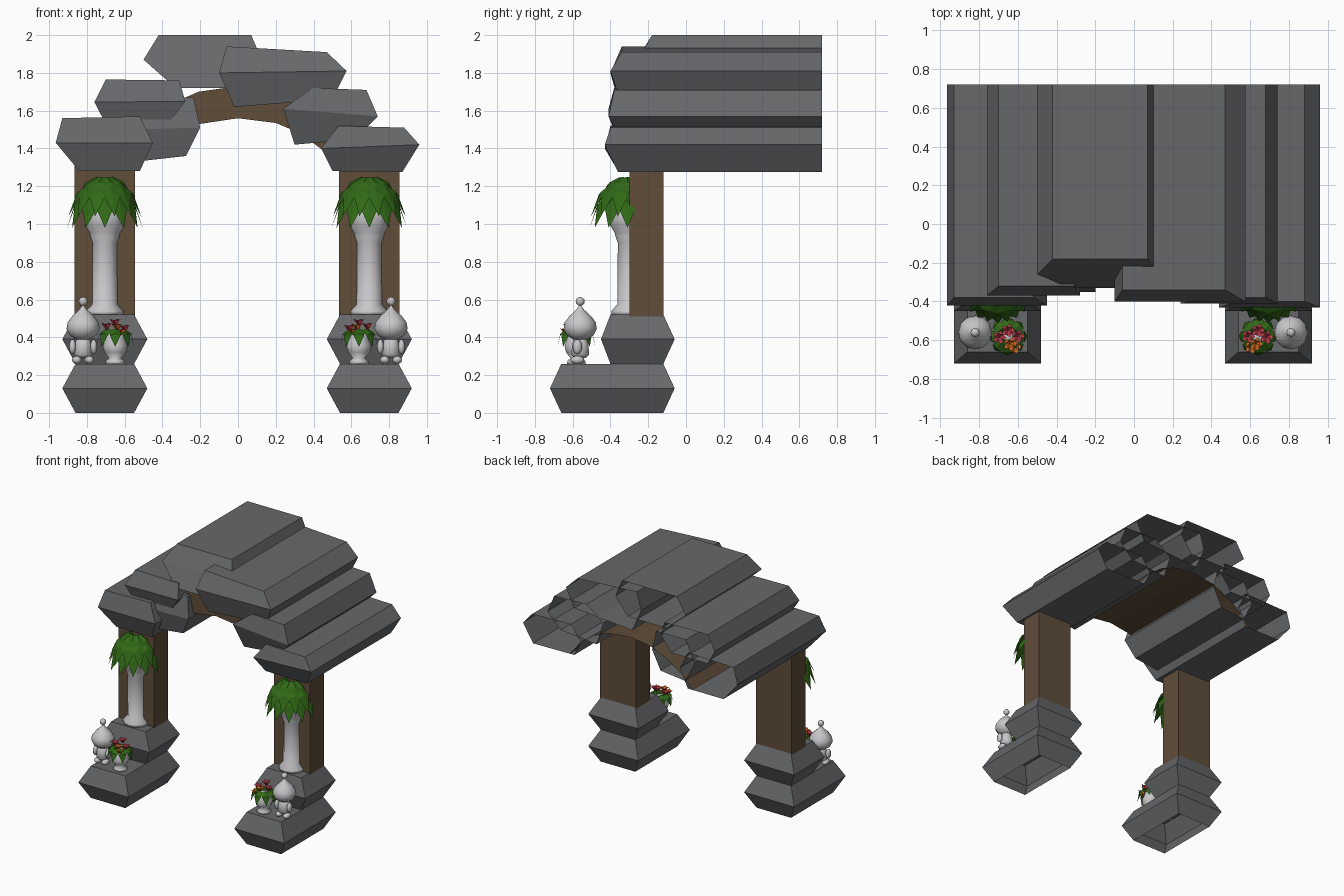
import bpy, bmesh, math
from mathutils import Vector

if "Cube" in bpy.data.objects:
    bpy.data.objects.remove(bpy.data.objects["Cube"])


def mat(name, rgb):
    m = bpy.data.materials.new(name)
    m.diffuse_color = (*rgb, 1)
    m.use_nodes = True
    m.node_tree.nodes["Principled BSDF"].inputs["Base Color"].default_value = m.diffuse_color
    return m


STONE = mat("grey_stone", (0.135, 0.138, 0.145))
WOOD = mat("brown_wood", (0.115, 0.075, 0.042))
WHITE = mat("white_plaster", (0.58, 0.58, 0.60))
GREEN = mat("leaf_green", (0.03, 0.14, 0.008))
ORANGE = mat("orange_petal", (0.75, 0.17, 0.02))
PINK = mat("pink_petal", (0.62, 0.06, 0.09))


def add(name, verts, faces, m, smooth=False):
    me = bpy.data.meshes.new(name)
    me.from_pydata([tuple(v) for v in verts], [], faces)
    me.materials.append(m)
    me.polygons.foreach_set("use_smooth", [smooth] * len(me.polygons))
    ob = bpy.data.objects.new(name, me)
    bpy.context.collection.objects.link(ob)
    return ob


def stone(name, pts, front, back, closed_back=False):
    """Bulging block: six (x, z) outline points, front/back y at bottom, middle, top."""
    lev = [0, 0, 1, 2, 2, 1]
    verts = [(x, front[l], z) for (x, z), l in zip(pts, lev)]
    verts += [(x, back[l], z) for (x, z), l in zip(pts, lev)]
    faces = [(0, 1, 2, 5), (5, 2, 3, 4)]
    if closed_back:
        faces += [(11, 8, 7, 6), (10, 9, 8, 11)]
    for i in range(1 if closed_back else 0, 6):
        j = (i + 1) % 6
        faces.append((i, i + 6, j + 6, j))
    add(name, verts, faces, STONE)


def box(name, x0, x1, y0, y1, z0, z1, m):
    v = [(x, y, z) for x in (x0, x1) for y in (y0, y1) for z in (z0, z1)]
    add(name, v, [(0, 1, 3, 2), (4, 6, 7, 5), (0, 4, 5, 1), (2, 3, 7, 6),
                  (0, 2, 6, 4), (1, 5, 7, 3)], m)


def lathe(name, profile, at, m, n=12):
    """Spin (radius, z) points around a vertical axis."""
    verts, faces = [], []
    for r, z in profile:
        for k in range(n):
            a = math.tau * k / n
            verts.append((at[0] + r * math.cos(a), at[1] + r * math.sin(a), at[2] + z))
    for i in range(len(profile) - 1):
        for k in range(n):
            l = (k + 1) % n
            faces.append((i * n + k, i * n + l, (i + 1) * n + l, (i + 1) * n + k))
    top = (len(profile) - 1) * n
    faces.append(tuple(range(top, top + n)))
    faces.append(tuple(range(n - 1, -1, -1)))
    add(name, verts, faces, m, True)


def ball(name, at, size, m):
    bm = bmesh.new()
    bmesh.ops.create_uvsphere(bm, u_segments=8, v_segments=6, radius=1)
    for v in bm.verts:
        v.co = Vector(at) + Vector(v.co[i] * size[i] for i in range(3))
    v = [tuple(q.co) for q in bm.verts]
    bm.verts.index_update()
    f = [[q.index for q in p.verts] for p in bm.faces]
    bm.free()
    add(name, v, f, m, True)


def leaves(name, at, spine, width, angles, m, fold=0.015):
    """Fan of folded leaves; spine holds (radius, z) points, root to tip."""
    verts, faces = [], []
    for a in angles:
        d = Vector((math.cos(a), math.sin(a), 0))
        s = Vector((-d.y, d.x, 0))
        o = len(verts)
        for i, (r, z) in enumerate(spine[:-1]):
            w = width * (0.35 if i == 0 else 1)
            c = Vector(at) + d * r + Vector((0, 0, z))
            low = Vector((0, 0, -fold))
            verts += [c - s * w + low, c, c + s * w + low]
        verts.append(Vector(at) + d * spine[-1][0] + Vector((0, 0, spine[-1][1])))
        n = len(spine) - 1
        for i in range(n - 1):
            b = o + i * 3
            faces += [(b, b + 3, b + 4, b + 1), (b + 1, b + 4, b + 5, b + 2)]
        b, t = o + (n - 1) * 3, o + n * 3
        faces += [(b, t, b + 1), (b + 1, t, b + 2)]
    add(name, verts, faces, m)


# Roof stones, long blocks running to the open back
BACK = (0.72, 0.72, 0.72)
roof = {
    "roof_stone_left_low": ([(-0.84, 1.28), (-0.52, 1.28), (-0.45, 1.43), (-0.52, 1.57), (-0.93, 1.56), (-0.965, 1.43)],
                            (-0.36, -0.42, -0.38)),
    "roof_stone_left_mid": ([(-0.70, 1.53), (-0.37, 1.53), (-0.28, 1.65), (-0.31, 1.76), (-0.70, 1.765), (-0.76, 1.645)],
                            (-0.33, -0.37, -0.32)),
    "roof_stone_left_inner": ([(-0.50, 1.335), (-0.275, 1.36), (-0.20, 1.51), (-0.235, 1.67), (-0.50, 1.67), (-0.58, 1.50)],
                              (-0.31, -0.35, -0.31)),
    "roof_stone_top_left": ([(-0.33, 1.72), (0.02, 1.72), (0.13, 1.86), (0.07, 2.0), (-0.42, 2.0), (-0.50, 1.87)],
                            (-0.33, -0.26, -0.18)),
    "roof_stone_top_right": ([(-0.02, 1.62), (0.50, 1.66), (0.575, 1.81), (0.47, 1.91), (-0.06, 1.94), (-0.10, 1.80)],
                             (-0.35, -0.40, -0.34)),
    "roof_stone_right_mid": ([(0.30, 1.42), (0.62, 1.45), (0.74, 1.57), (0.68, 1.71), (0.39, 1.72), (0.24, 1.61)],
                             (-0.35, -0.41, -0.38)),
    "roof_stone_right_low": ([(0.50, 1.28), (0.87, 1.275), (0.96, 1.42), (0.88, 1.51), (0.53, 1.52), (0.44, 1.40)],
                             (-0.36, -0.43, -0.40)),
}
for name, (pts, front) in roof.items():
    stone(name, pts, front, BACK)

# Wooden arch ceiling with a front face
curve = [(-0.56, 1.28), (-0.48, 1.37), (-0.35, 1.46), (-0.2, 1.53), (0, 1.56),
         (0.2, 1.535), (0.33, 1.48), (0.45, 1.39), (0.54, 1.28)]
n = len(curve)
av = ([(x, -0.28, z) for x, z in curve] + [(x, 0.72, z) for x, z in curve]
      + [(x * 1.05, -0.28, z + 0.17) for x, z in curve])
af = []
for i in range(n - 1):
    af += [(i, i + n, i + n + 1, i + 1), (i, i + 1, i + 2 * n + 1, i + 2 * n)]
add("wooden_arch", av, af, WOOD)


def gate_side(tag, cx, s):
    """One pillar with base and ornaments; s = 1 has its inner side towards +x."""
    def hexa(z):
        return [(cx - 0.155, z), (cx + 0.155, z), (cx + 0.225, z + 0.13),
                (cx + 0.155, z + 0.26), (cx - 0.155, z + 0.26), (cx - 0.225, z + 0.13)]
    # Base stones and wooden post
    stone("base_stone_lower_" + tag, hexa(0), (-0.66, -0.72, -0.66), (-0.12, -0.06, -0.12), True)
    stone("base_stone_upper_" + tag, hexa(0.26), (-0.40, -0.45, -0.40), (-0.12, -0.06, -0.12), True)
    box("post_" + tag, cx - 0.16, cx + 0.16, -0.30, -0.12, 0.5, 1.32, WOOD)
    # Plaster column carrying a planter bowl
    lathe("column_" + tag, [(0.10, 0.52), (0.10, 0.54), (0.068, 0.575), (0.066, 0.90), (0.08, 0.94),
                            (0.08, 0.95), (0.105, 0.99), (0.11, 1.04), (0.10, 1.09)],
          (cx, -0.295, 0), WHITE)
    # Hanging foliage on the front half only
    def fan(k, off):
        return [math.pi + math.pi * (i + off) / k for i in range(k + (off == 0))]
    at = (cx, -0.31, 0)
    leaves("foliage_low_" + tag, at, [(0.02, 1.10), (0.09, 1.18), (0.16, 1.10), (0.20, 0.98)], 0.046, fan(6, 0), GREEN)
    leaves("foliage_mid_" + tag, at, [(0.02, 1.13), (0.08, 1.22), (0.145, 1.17), (0.20, 1.04)], 0.046, fan(6, 0.5), GREEN)
    leaves("foliage_top_" + tag, at, [(0.0, 1.17), (0.04, 1.25), (0.10, 1.22), (0.16, 1.11)], 0.042, fan(5, 0), GREEN)
    # Small figure with an onion-shaped head and ball finial
    gx, gy = cx - s * 0.115, -0.56
    lathe("figure_body_" + tag, [(0.03, 0.29), (0.05, 0.31), (0.045, 0.36), (0.03, 0.41)], (gx, gy, 0), WHITE, 10)
    lathe("figure_head_" + tag, [(0.03, 0.385), (0.07, 0.41), (0.088, 0.445), (0.082, 0.48),
                                 (0.055, 0.515), (0.022, 0.545), (0.007, 0.565), (0.006, 0.58)], (gx, gy, 0), WHITE, 12)
    ball("figure_finial_" + tag, (gx, gy, 0.59), (0.024, 0.024, 0.024), WHITE)
    for side in (-1, 1):
        ball("figure_foot_" + tag, (gx + side * 0.033, gy - 0.015, 0.28), (0.026, 0.038, 0.022), WHITE)
        ball("figure_arm_" + tag, (gx + side * 0.056, gy - 0.015, 0.35), (0.018, 0.025, 0.04), WHITE)
    # Flower pot
    px, py = cx + s * 0.055, -0.58
    lathe("flower_pot_" + tag, [(0.052, 0.26), (0.05, 0.275), (0.033, 0.29), (0.058, 0.32),
                                (0.066, 0.355), (0.052, 0.39), (0.045, 0.42)], (px, py, 0), WHITE, 10)
    ring = [math.tau * i / 8 for i in range(8)]
    leaves("flower_leaves_" + tag, (px, py, 0), [(0.01, 0.41), (0.05, 0.445), (0.085, 0.42), (0.10, 0.35)],
           0.028, ring, GREEN, 0.01)
    # Blossoms: small cups of petals
    spots = [(0.01, -0.04, 0.46, ORANGE), (-0.045, -0.005, 0.465, PINK),
             (0.05, 0.0, 0.455, PINK), (0.0, 0.03, 0.485, PINK), (0.035, -0.055, 0.435, ORANGE)]
    for dx, dy, z, m in spots:
        leaves("blossom_" + tag, (px + s * dx, py + dy, z),
               [(0.0, -0.02), (0.018, 0.008), (0.036, 0.012)], 0.017,
               [math.tau * i / 5 for i in range(5)], m, 0.004)


gate_side("left", -0.705, 1)
gate_side("right", 0.695, -1)
